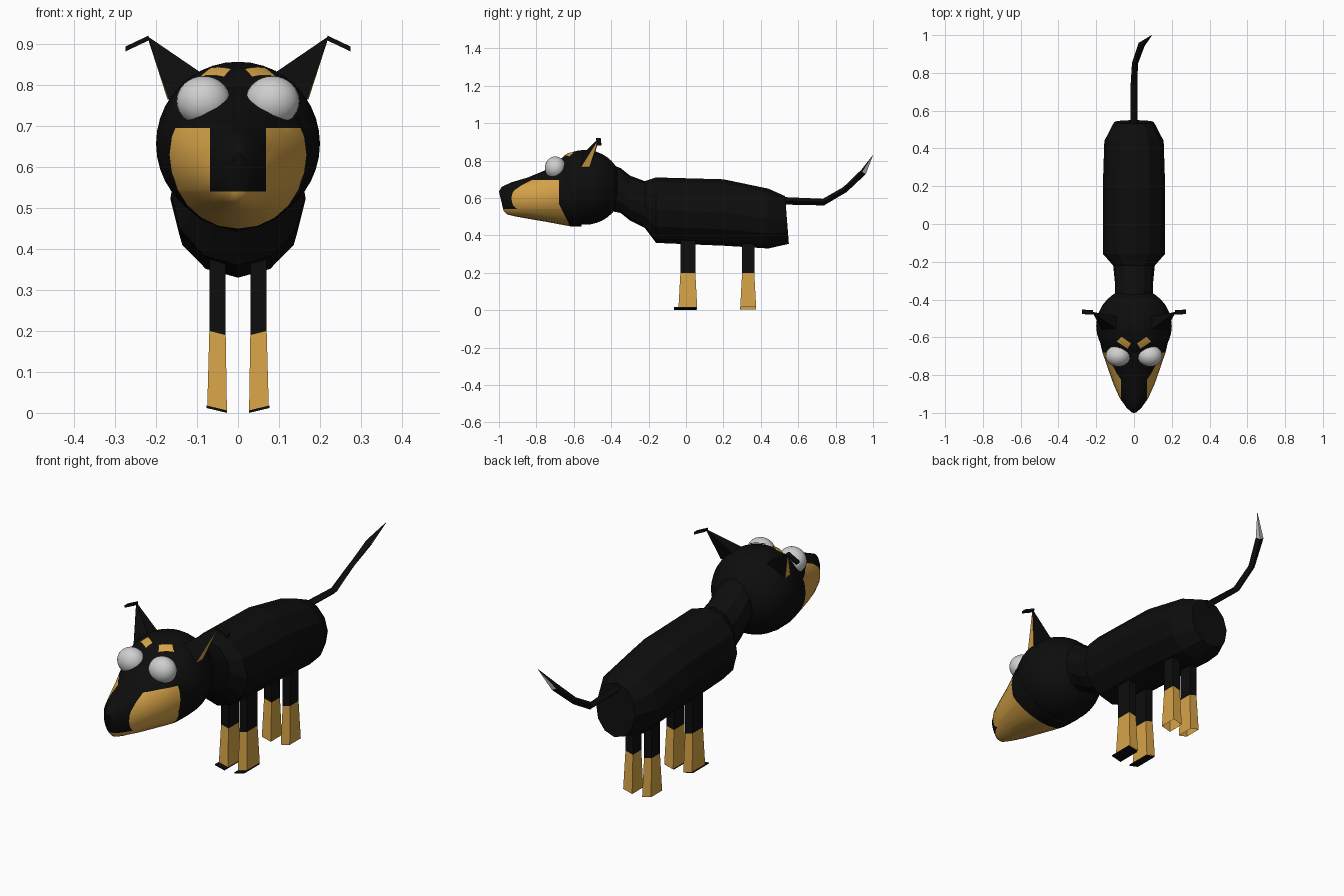
import bpy, bmesh, math
from mathutils import Vector

if "Cube" in bpy.data.objects:
    bpy.data.objects.remove(bpy.data.objects["Cube"])


def material(name, rgb):
    m = bpy.data.materials.new(name)
    m.diffuse_color = (*rgb, 1)
    m.use_nodes = True
    m.node_tree.nodes["Principled BSDF"].inputs["Base Color"].default_value = m.diffuse_color
    return m


BLACK = material("black fur", (0.004, 0.004, 0.004))
TAN = material("tan fur", (0.68, 0.37, 0.065))
GREY = material("pale grey", (0.62, 0.62, 0.62))


def finish(name, bm, mats, rule=None, smooth=None, fix=True):
    if fix:
        bmesh.ops.recalc_face_normals(bm, faces=bm.faces[:])
    bm.normal_update()
    if rule:
        for f in bm.faces:
            f.material_index = rule(f.calc_center_median(), f.normal)
    me = bpy.data.meshes.new(name)
    bm.to_mesh(me)
    bm.free()
    for m in mats:
        me.materials.append(m)
    ob = bpy.data.objects.new(name, me)
    bpy.context.collection.objects.link(ob)
    if smooth:
        bpy.ops.object.select_all(action='DESELECT')
        ob.select_set(True)
        bpy.context.view_layer.objects.active = ob
        bpy.ops.object.shade_smooth_by_angle(angle=math.radians(smooth))
    return ob


def loft(rings, start=True, end=True):
    """Skin a list of equally sized point rings, with optional caps."""
    bm = bmesh.new()
    vs = [[bm.verts.new(p) for p in r] for r in rings]
    n = len(rings[0])
    for a, b in zip(vs, vs[1:]):
        for i in range(n):
            j = (i + 1) % n
            bm.faces.new((a[i], a[j], b[j], b[i]))
    if start:
        bm.faces.new(vs[0][::-1])
    if end:
        bm.faces.new(vs[-1])
    return bm


def oval(yt, zt, yb, zb, rx, n):
    """Ring between a top and a bottom point, half as wide as rx * 2."""
    pts = []
    for i in range(n):
        a = 2 * math.pi * i / n
        t = (1 + math.sin(a)) / 2
        pts.append((rx * math.cos(a), yb + (yt - yb) * t, zb + (zt - zb) * t))
    return pts


def cut(bm, co, no):
    bmesh.ops.bisect_plane(bm, geom=bm.verts[:] + bm.edges[:] + bm.faces[:],
                           plane_co=co, plane_no=no)


# Body and neck: faceted tube along y
body = [(-.40, .78, -.40, .53, .10), (-.35, .76, -.35, .52, .10),
        (-.30, .72, -.30, .48, .102), (-.22, .69, -.22, .44, .11),
        (-.16, .71, -.16, .36, .163), (.20, .70, .20, .345, .165),
        (.44, .65, .44, .33, .157), (.53, .61, .55, .355, .105)]
finish("body", loft([oval(*s, 12) for s in body]), [BLACK])

# Head ball
HEAD = Vector((0, -.54, .657))
bm = bmesh.new()
bmesh.ops.create_uvsphere(bm, u_segments=32, v_segments=20, radius=.2)
bmesh.ops.translate(bm, vec=HEAD, verts=bm.verts[:])
finish("head", bm, [BLACK], smooth=40)

# Snout: tapered tube, cut where the black bridge meets the tan cheeks
snout = [(-.56, .84, -.56, .447, .185), (-.62, .825, -.62, .449, .181),
         (-.68, .80, -.68, .460, .167), (-.76, .745, -.76, .475, .14),
         (-.85, .708, -.85, .490, .108), (-.93, .685, -.92, .503, .074),
         (-.985, .66, -.955, .512, .04), (-1.0, .635, -.975, .53, .018)]
bm = loft([oval(*s, 24) for s in snout])
for co, no in [((0, 0, .695), (0, 0, 1)), ((0, 0, .54), (0, 0, 1)),
               ((.068, 0, 0), (1, 0, 0)), ((-.068, 0, 0), (1, 0, 0)),
               ((0, -.68, .57), (0, 1, 0)), ((0, -.68, .57), (0, 1, .5))]:
    cut(bm, co, no)


def cheek(c, n):
    back = -.68 + max(0, .57 - c.z) * .5
    low = c.z < .54 or (c.z < .695 and abs(c.x) > .068)
    return int(low and c.y < back)


finish("snout", bm, [BLACK, TAN], cheek, smooth=40)

# Tail: square tube ending in a pale point
path = [((0, .52, .585), .02), ((0, .735, .578), .018), ((.005, .85, .645), .016),
        ((.04, .95, .74), .018), ((.095, 1.0, .83), .001)]
rings = []
for i, (p, r) in enumerate(path):
    d = Vector(path[min(i + 1, 4)][0]) - Vector(path[max(i - 1, 0)][0])
    side = d.cross(Vector((0, 0, 1))).normalized()
    up = side.cross(d).normalized()
    rings.append([Vector(p) + r * v for v in (side, up, -side, -up)])
finish("tail", loft(rings), [BLACK, GREY],
       lambda c, n: int(c.y > .955 and n.z < .25))


def leg_ring(s, x0, x1, y0, y1, z_in, z_out):
    return [(s * x0, y0, z_in), (s * x1, y0, z_out),
            (s * x1, y1, z_out), (s * x0, y1, z_in)]


for s, side in ((-1, "left"), (1, "right")):
    # Legs: black thigh, flared tan sock
    for name, a, b, c, d in (("front", -.03, .05, -.04, .06),
                             ("rear", .30, .365, .29, .375)):
        bm = loft([leg_ring(s, .03, .07, a, b, .42, .42),
                   leg_ring(s, .03, .07, a, b, .19, .2),
                   leg_ring(s, .027, .075, c, d, .004, .016)],
                  end=False)
        finish(f"{name}_leg_{side}", bm, [BLACK, TAN], lambda c, n: int(c.z < .196))
    # Front paw plate
    finish(f"front_paw_{side}",
           loft([leg_ring(s, .027, .077, -.065, .055, .0, .012),
                 leg_ring(s, .027, .077, -.065, .055, .006, .018)]), [BLACK])

    # Ear: pyramid with a tan outer face
    bm = bmesh.new()
    base = [bm.verts.new((s * x, y, z)) for x, y, z in
            ((.168, -.562, .765), (.172, -.515, .765),
             (.09, -.49, .825), (.09, -.56, .83))]
    tip = bm.verts.new((s * .222, -.465, .92))
    for i in range(4):
        f = bm.faces.new((base[i], base[(i + 1) % 4], tip))
    bm.faces.new(base)
    finish(f"ear_{side}", bm, [BLACK, TAN],
           lambda c, n: int(abs(c.x) > .18 and n.x * s > .5))
    # Folded ear tip
    finish(f"ear_tip_{side}",
           loft([[(s * x, y + dy, z + dz) for dy, dz in
                  ((-.012, -.006), (.012, -.006), (.012, .006), (-.012, .006))]
                 for x, y, z in ((.218, -.468, .915), (.275, -.465, .888))]), [BLACK])

    # Bulging eye
    bm = bmesh.new()
    bmesh.ops.create_uvsphere(bm, u_segments=24, v_segments=16, radius=1)
    for v in bm.verts:
        v.co = Vector((s * .084 + v.co.x * .066, -.698 + v.co.y * .057,
                       .761 + v.co.z * .061))
    finish(f"eye_{side}", bm, [GREY], smooth=60)

    # Brow: thin patch laid on the head ball
    bm = bmesh.new()
    p00, p10, p11, p01 = [Vector(p) for p in
                          ((.016, -.632), (.066, -.597), (.092, -.622), (.034, -.66))]
    grid = []
    for i in range(7):
        row = []
        for j in range(4):
            u, w = i / 6, j / 3
            p = (p00 * (1 - u) + p10 * u) * (1 - w) + (p01 * (1 - u) + p11 * u) * w
            h = math.sqrt(.205 ** 2 - p.x ** 2 - (p.y - HEAD.y) ** 2)
            row.append(bm.verts.new((s * p.x, p.y, HEAD.z + h)))
        grid.append(row)
    for a, b in zip(grid, grid[1:]):
        for j in range(3):
            q = (a[j], a[j + 1], b[j + 1], b[j])
            bm.faces.new(q if s < 0 else q[::-1])
    bm.normal_update()
    if sum(f.normal.z for f in bm.faces) < 0:
        bmesh.ops.reverse_faces(bm, faces=bm.faces[:])
    finish(f"brow_{side}", bm, [TAN], fix=False)
